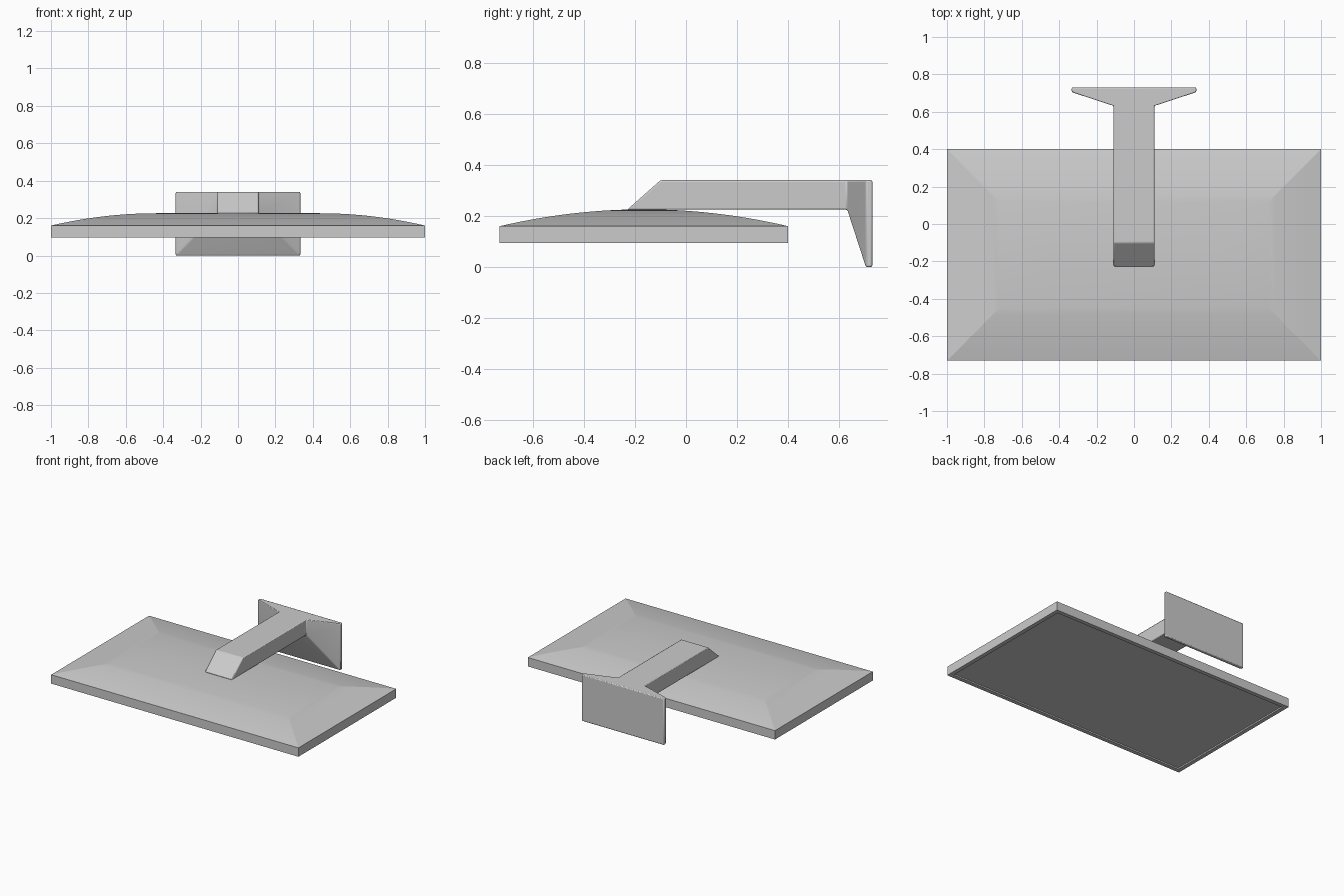
import bpy, bmesh, math

if "Cube" in bpy.data.objects:
    bpy.data.objects.remove(bpy.data.objects["Cube"])

Y0, Y1, HX = -0.73, 0.40, 1.0      # shade footprint
CY, HY = (Y0 + Y1) / 2, (Y1 - Y0) / 2


def loft(name, rings, cap_end, angle):
    """Skin a list of four-point rings into one closed object."""
    bm = bmesh.new()
    loops = [[bm.verts.new(p) for p in ring] for ring in rings]
    for a, b in zip(loops, loops[1:]):
        for i in range(4):
            j = (i + 1) % 4
            bm.faces.new((a[i], a[j], b[j], b[i]))
    bm.faces.new(loops[0])
    if cap_end:
        bm.faces.new(loops[-1])
    bmesh.ops.remove_doubles(bm, verts=bm.verts, dist=1e-5)
    bmesh.ops.recalc_face_normals(bm, faces=bm.faces)
    me = bpy.data.meshes.new(name)
    bm.to_mesh(me)
    bm.free()
    ob = bpy.data.objects.new(name, me)
    bpy.context.collection.objects.link(ob)
    bpy.ops.object.select_all(action='DESELECT')
    ob.select_set(True)
    bpy.context.view_layer.objects.active = ob
    bpy.ops.object.shade_smooth_by_angle(angle=math.radians(angle))
    return ob


def flat_ring(d, z):
    """Shade outline inset by d, at height z."""
    x, y = HX - d, HY - d
    return [(-x, CY - y, z), (x, CY - y, z), (x, CY + y, z), (-x, CY + y, z)]


# Shade: recessed underside, rim, straight sides, pillowed hip top
rings = [flat_ring(0.03, 0.105), flat_ring(0.03, 0.095), flat_ring(0, 0.095)]
STEPS = 14
for i in range(STEPS + 1):
    t = i / STEPS
    rings.append(flat_ring(t * HY, 0.16 + 0.066 * (1 - (1 - t) ** 2)))
loft("shade", rings, False, 10)


def section(hx, y_low, y_top, z_low, z_top=0.34):
    return [(-hx, y_low, z_low), (hx, y_low, z_low),
            (hx, y_top, z_top), (-hx, y_top, z_top)]


# Wall bracket: slanted nose, arm, flare and wall plate
bracket = loft("wall_bracket", [
    section(0.11, -0.23, -0.10, 0.225),
    section(0.11, 0.632, 0.632, 0.225),
    section(0.333, 0.705, 0.705, 0.0),
    section(0.333, 0.73, 0.73, 0.0),
], True, 30)
bevel = bracket.modifiers.new("soft_edges", 'BEVEL')
bevel.width = 0.006
bevel.segments = 2
bevel.limit_method = 'ANGLE'
bevel.angle_limit = math.radians(25)
